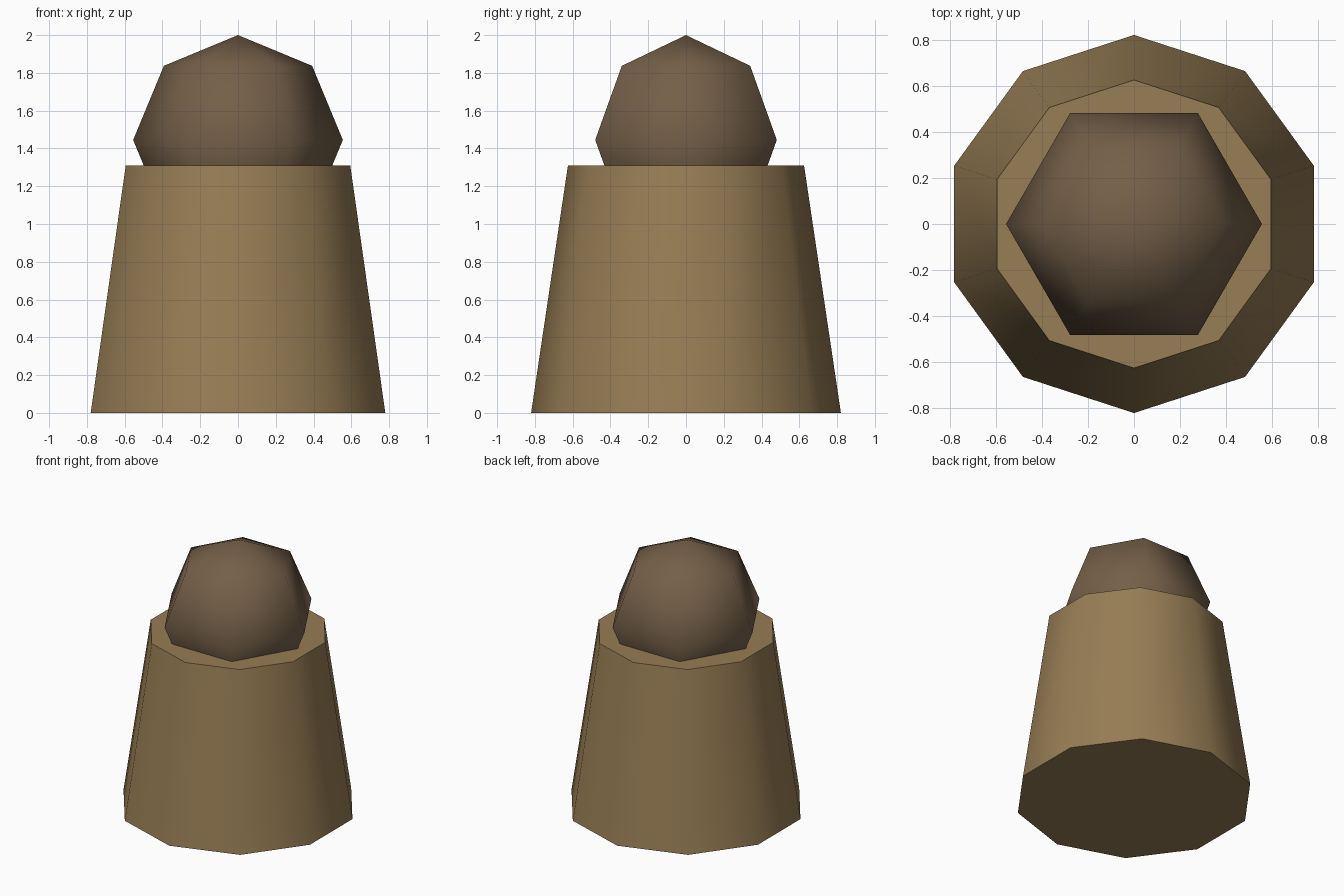
import bpy, bmesh
from math import sin, cos, pi, radians

cube = bpy.data.objects.get("Cube")
if cube:
    bpy.data.objects.remove(cube, do_unlink=True)


def material(name, rgb):
    mat = bpy.data.materials.new(name)
    mat.use_nodes = True
    mat.diffuse_color = (*rgb, 1)
    mat.node_tree.nodes["Principled BSDF"].inputs["Base Color"].default_value = (*rgb, 1)
    return mat


def lathe(name, profile, sides, start, mat, sharp_angle):
    """Turn a (radius, height) profile, listed bottom to top, into a faceted solid."""
    bm = bmesh.new()
    rings = []
    for r, z in profile:
        if r < 0.001:
            rings.append([bm.verts.new((0, 0, z))] * sides)
        else:
            angles = [start + 2 * pi * i / sides for i in range(sides)]
            rings.append([bm.verts.new((r * cos(a), r * sin(a), z)) for a in angles])
    for low, high in zip(rings, rings[1:]):
        for i in range(sides):
            j = (i + 1) % sides
            corners = [low[i], low[j], high[j], high[i]]
            bm.faces.new(list(dict.fromkeys(corners)))
    # Close flat ends
    for ring in (rings[0], rings[-1]):
        if ring[0] is not ring[1]:
            bm.faces.new(ring)
    bmesh.ops.recalc_face_normals(bm, faces=bm.faces)
    mesh = bpy.data.meshes.new(name)
    bm.to_mesh(mesh)
    bm.free()
    mesh.materials.append(mat)
    obj = bpy.data.objects.new(name, mesh)
    bpy.context.collection.objects.link(obj)
    bpy.ops.object.select_all(action="DESELECT")
    obj.select_set(True)
    bpy.context.view_layer.objects.active = obj
    bpy.ops.object.shade_smooth_by_angle(angle=radians(sharp_angle))
    return obj


tan = material("tan", (0.31, 0.205, 0.09))
brown = material("dark brown", (0.175, 0.115, 0.065))

# Tapered ten-sided body with a corner facing the back
lathe("body", [(0.82, 0), (0.625, 1.31)], 10, pi / 2, tan, 60)

# Six-sided ball sunk into the top of the body
radius, centre = 0.555, 1.445
arc = [-pi / 2 + pi * k / 4 for k in range(5)]
lathe("ball", [(radius * cos(a), centre + radius * sin(a)) for a in arc], 6, 0, brown, 80)
